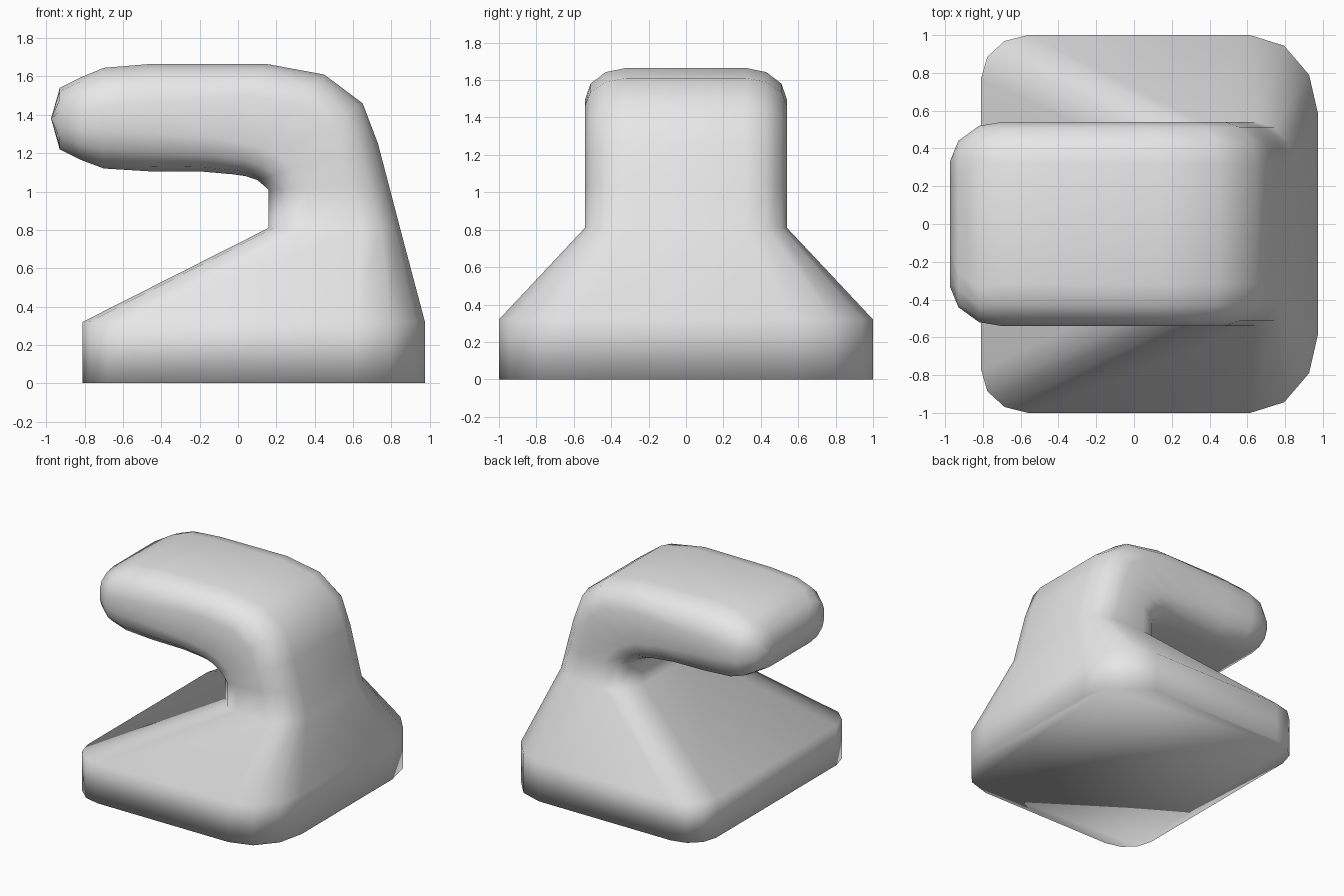
import bpy
import bmesh
from math import sin, cos, pi
from mathutils import Vector

default_cube = bpy.data.objects.get("Cube")
if default_cube:
    bpy.data.objects.remove(default_cube, do_unlink=True)


def make_material(name, colour):
    material = bpy.data.materials.new(name)
    material.use_nodes = True
    material.diffuse_color = colour
    shader = material.node_tree.nodes["Principled BSDF"]
    shader.inputs["Base Color"].default_value = colour
    return material


def section(inner, outer, half_width, inner_radii, outer_radii, corner_steps=3):
    """Rounded rectangle spanning two points of the side profile and the full width."""
    start = Vector((inner[0], 0, inner[1]))
    end = Vector((outer[0], 0, outer[1]))
    length = (end - start).length
    across = (end - start).normalized()
    ring = []
    for at_outer, side in ((False, -1), (True, -1), (True, 1), (False, 1)):
        along_radius, width_radius = outer_radii if at_outer else inner_radii
        along_radius = min(along_radius, length / 2)
        angles = [i * pi / 2 / corner_steps for i in range(corner_steps + 1)]
        # Alternate the sweep so the ring keeps one winding direction
        if at_outer == (side < 0):
            angles.reverse()
        for angle in angles:
            inset = along_radius * (1 - cos(angle))
            y = side * (half_width - width_radius * (1 - sin(angle)))
            along = length - inset if at_outer else inset
            point = start + across * along
            ring.append(Vector((point.x, y, point.z)))
    return ring


def loft(name, rings, material):
    bm = bmesh.new()
    loops = [[bm.verts.new(p) for p in ring] for ring in rings]
    count = len(loops[0])
    for lower, upper in zip(loops, loops[1:]):
        for i in range(count):
            j = (i + 1) % count
            bm.faces.new((lower[i], lower[j], upper[j], upper[i]))
    bm.faces.new(loops[0])
    bmesh.ops.remove_doubles(bm, verts=bm.verts, dist=0.0005)
    bmesh.ops.recalc_face_normals(bm, faces=bm.faces)
    for face in bm.faces:
        face.smooth = True
    mesh = bpy.data.meshes.new(name)
    bm.to_mesh(mesh)
    bm.free()
    mesh.materials.append(material)
    body = bpy.data.objects.new(name, mesh)
    bpy.context.collection.objects.link(body)
    return body


grey = make_material("light grey", (0.8, 0.8, 0.8, 1))

# Wide base with larger corners along its outer side
base_inner, base_outer = (0.25, 0.23), (0.36, 0.42)
rings = [section((-0.81, z), (0.975, z), 1, base_inner, base_outer) for z in (0, 0.32)]

# Neck and arm: inner and outer profile points
arm_width, arm_radii = 0.54, (0.2, 0.22)
arm_profile = [
    ((0.16, 0.81), (0.845, 0.81)),
    ((0.16, 1.01), (0.785, 1.04)),
    ((0.10, 1.06), (0.73, 1.25)),
    ((0.04, 1.08), (0.65, 1.46)),
    ((-0.03, 1.09), (0.45, 1.61)),
    ((-0.2, 1.105), (0.15, 1.665)),
    ((-0.46, 1.105), (-0.46, 1.665)),
    ((-0.7, 1.12), (-0.7, 1.645)),
]
rings += [section(a, b, arm_width, arm_radii, arm_radii) for a, b in arm_profile]

# Rounded arm tip, narrowing to an edge
for x, half_height, width in ((-0.82, 0.215, 0.52), (-0.93, 0.16, 0.44), (-0.975, 0, 0.33)):
    radii = (half_height * 0.75, 0.18)
    rings.append(section((x, 1.38 - half_height), (x, 1.38 + half_height), width, radii, radii))

loft("hooked_body", rings, grey)
